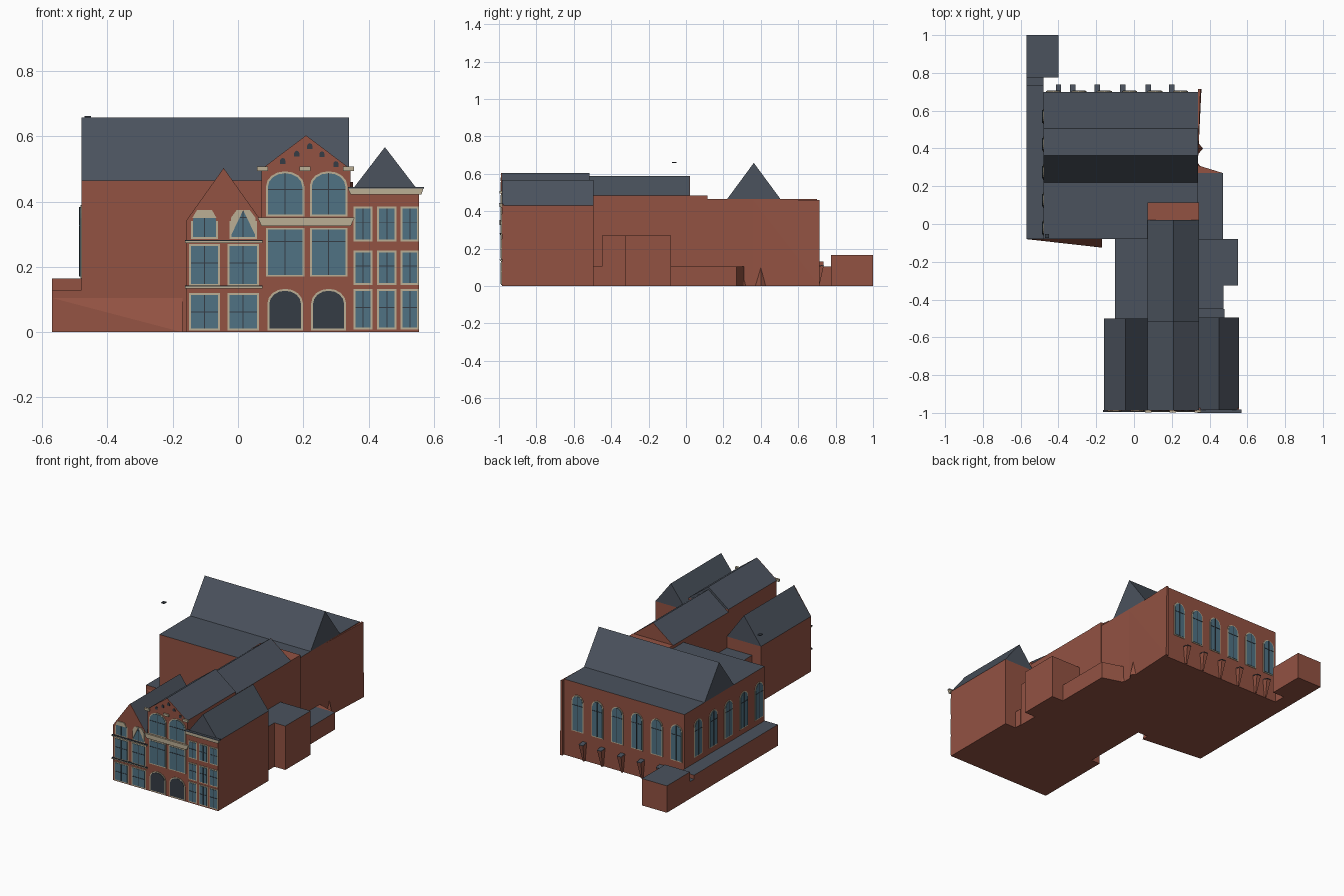
import bpy, bmesh, math
from mathutils import Matrix, Vector

if "Cube" in bpy.data.objects:
    bpy.data.objects.remove(bpy.data.objects["Cube"])

MATS = []
for name, col in [("brick", (0.29, 0.085, 0.055)), ("slate", (0.07, 0.085, 0.11)),
                  ("cream", (0.50, 0.43, 0.30)), ("glass", (0.08, 0.17, 0.23)),
                  ("dark", (0.035, 0.045, 0.06))]:
    m = bpy.data.materials.new(name)
    m.diffuse_color = (*col, 1)
    m.use_nodes = True
    m.node_tree.nodes["Principled BSDF"].inputs["Base Color"].default_value = m.diffuse_color
    MATS.append(m)
BRICK, SLATE, CREAM, GLASS, DARK = range(5)


def extrude(bm, pts, y0, y1, mat, M=Matrix()):
    """Extrude an (x, z) outline from y0 to y1."""
    a, b = [[bm.verts.new(M @ Vector((x, y, z))) for x, z in pts] for y in (y0, y1)]
    faces = [bm.faces.new(a), bm.faces.new(b[::-1])]
    for i in range(len(pts)):
        j = (i + 1) % len(pts)
        faces.append(bm.faces.new((a[i], b[i], b[j], a[j])))
    for f in faces:
        f.material_index = mat


def finish(bm, name, slate_top=False):
    bmesh.ops.recalc_face_normals(bm, faces=bm.faces)
    if slate_top:
        for f in bm.faces:
            if f.normal.z > 0.1:
                f.material_index = SLATE
    me = bpy.data.meshes.new(name)
    bm.to_mesh(me)
    bm.free()
    for m in MATS:
        me.materials.append(m)
    ob = bpy.data.objects.new(name, me)
    bpy.context.collection.objects.link(ob)


def rect(x0, x1, z0, z1):
    return [(x0, z0), (x1, z0), (x1, z1), (x0, z1)]


def solid(name, pts, y0, y1, mat=BRICK, top=False, M=Matrix()):
    bm = bmesh.new()
    extrude(bm, pts, y0, y1, mat, M)
    finish(bm, name, top)


def block(name, x0, x1, y0, y1, h):
    solid(name, rect(x0, x1, 0, h), y0, y1, top=True)


def house(name, x0, x1, y0, y1, eaves, ridge):
    block(name + "_walls", x0, x1, y0, y1, eaves)
    solid(name + "_roof", [(x0, eaves), (x1, eaves), ((x0 + x1) / 2, ridge)], y0, y1, SLATE)


def hull(name, pts, mat=BRICK):
    bm = bmesh.new()
    for p in pts:
        f = bm.verts.new(p)
    bmesh.ops.convex_hull(bm, input=bm.verts)
    for f in bm.faces:
        f.material_index = mat
    finish(bm, name)


def arched(x0, x1, z0, z1, rise, n=8):
    c, r = (x0 + x1) / 2, (x1 - x0) / 2
    if not rise:
        return rect(x0, x1, z0, z1)
    return [(x0, z0), (x1, z0)] + [
        (c + r * math.cos(math.pi * i / n), z1 - rise + rise * math.sin(math.pi * i / n))
        for i in range(n + 1)]


def window(name, x0, x1, z0, z1, rise=0, M=Matrix(), pane=GLASS, bar=0.72, n=8):
    """Frame, pane and glazing bars; faces local -y."""
    t = 0.006
    bm = bmesh.new()
    extrude(bm, arched(x0, x1, z0, z1, rise, n), 0.002, -0.003, CREAM, M)
    extrude(bm, arched(x0 + t, x1 - t, z0 + t, z1 - t, rise * 0.9, n), 0, -0.005, pane, M)
    if pane == GLASS:
        c, zb = (x0 + x1) / 2, z0 + (z1 - z0) * bar
        extrude(bm, rect(c - .0015, c + .0015, z0 + t, z1 - t), 0, -0.007, DARK, M)
        extrude(bm, rect(x0 + t, x1 - t, zb - .0015, zb + .0015), 0, -0.007, DARK, M)
    finish(bm, name)


# Rear hall with its ridge roof running along x
block("hall_walls", -0.48, 0.34, -0.08, 0.70, 0.465)
solid("hall_roof", [(-0.505, 0.465), (-0.22, 0.465), (-0.3625, 0.658)], -0.48, 0.34, SLATE,
      M=Matrix.Rotation(math.pi / 2, 4, 'Z') @ Matrix.Diagonal((-1, -1, 1, 1)))

# Three street houses and the long rear part of the middle one
FY = -0.985
house("left_house", -0.16, 0.072, FY, -0.50, 0.34, 0.50)
house("middle_house", 0.072, 0.345, FY, -0.515, 0.50, 0.603)
house("right_house", 0.345, 0.555, FY, -0.495, 0.43, 0.567)
block("link_walls", 0.072, 0.345, -0.515, 0.115, 0.483)
solid("link_roof", [(0.072, 0.483), (0.345, 0.483), (0.2085, 0.587)], -0.515, 0.02, SLATE)
solid("link_gable", [(0.072, 0.483), (0.345, 0.483), (0.2085, 0.587)], 0.02, 0.022)
solid("link_ledge", rect(0.072, 0.345, 0.483, 0.485), 0.02, 0.115)

# Low annexes
block("left_court_annex", -0.10, 0.072, -0.50, -0.08, 0.27)
block("right_court_annex", 0.345, 0.475, -0.45, -0.08, 0.27)
block("right_bay", 0.475, 0.55, -0.325, -0.08, 0.27)
block("right_low_front", 0.345, 0.48, -0.50, -0.45, 0.105)
block("right_low_rear", 0.34, 0.47, -0.08, 0.27, 0.105)
block("left_wing", -0.57, -0.48, -0.08, 0.735, 0.13)
block("left_wing_step", -0.57, -0.48, 0.735, 0.775, 0.105)
block("rear_shed", -0.57, -0.40, 0.775, 1.0, 0.165)

# Splayed wall bases
hull("front_splay", [(-.57, -.08, 0), (-.57, -.08, .105), (-.17, -.08, .105),
                     (-.17, -.125, 0), (-.17, -.08, 0)])
hull("court_splay", [(-.10, -.45, 0), (-.10, -.45, .27), (-.02, -.50, 0), (-.10, -.46, 0),
                     (-.02, -.45, .27)])
hull("side_splay", [(.34, .31, 0), (.34, .31, .105), (.47, .27, 0), (.34, .27, 0),
                    (.34, .27, .105), (.47, .27, .105)])
hull("side_wall_lean", [(.34, .36, .46), (.34, .715, .46), (.357, .715, 0), (.34, .36, 0),
                        (.352, .715, .46), (.34, .715, 0)])

# Buttresses: wide at the top, narrow at the foot
def buttress(name, M):
    hull(name, [M @ Vector(p) for p in
                [(-.014, 0, .11), (.014, 0, .11), (-.014, -.036, .105), (.014, -.036, .105),
                 (-.004, 0, 0), (.004, 0, 0), (-.004, -.012, 0), (.004, -.012, 0)]])
    hull(name + "_cap", [M @ Vector((x, y, z)) for x in (-.014, .014)
                         for y, z in ((0, .111), (-.038, .106), (0, .115), (-.038, .110))], SLATE)

for x in (-0.40, -0.325, -0.195, -0.06, 0.075, 0.20):
    buttress("rear_buttress", Matrix.Translation((x, 0.70, 0)) @ Matrix.Rotation(math.pi, 4, 'Z'))
for y in (0.29, 0.40):
    hull("side_buttress", [(.34, y - .03, 0), (.34, y + .03, 0), (.365, y, 0), (.34, y, .105)])

# Hall windows on the back and left sides
for i in range(6):
    M = Matrix.Translation((0.246 - 0.1345 * i, 0.70, 0)) @ Matrix.Rotation(math.pi, 4, 'Z')
    window("hall_back_window", -0.04, 0.04, 0.165, 0.39, 0.04, M)
for i in range(5):
    M = Matrix.Translation((-0.48, 0.57 - 0.148 * i, 0)) @ Matrix.Rotation(-math.pi / 2, 4, 'Z')
    window("hall_side_window", -0.04, 0.04, 0.165, 0.39, 0.04, M)

# Street facade: gables
F = Matrix.Translation((0, FY, 0))
solid("left_gable", [(-.16, .34), (.072, .34), (-.044, .503)], 0, -0.003, M=F)
solid("middle_gable", [(.072, .50), (.345, .50), (.2085, .603)], 0, -0.003, M=F)

# Middle house windows and doors
for x0, x1 in ((0.086, 0.203), (0.22, 0.335)):
    window("middle_upper_window", x0, x1, 0.355, 0.493, 0.045, F, bar=0.6)
    window("middle_first_window", x0, x1, 0.17, 0.32, 0, F)
    window("arched_door", x0 + .004, x1 - .004, 0.005, 0.133, 0.045, F, DARK)
solid("sign_band", [(.072, .325), (.345, .325), (.358, .352), (.06, .352)], 0, -0.011, CREAM, M=F)
for x in (0.075, 0.205, 0.338):
    solid("gable_stone", rect(x - .017, x + .017, .494, .508), 0, -0.012, CREAM, M=F)
for x, z in ((.137, .525), (.18, .547), (.22, .57), (.257, .545), (.30, .515)):
    solid("gable_slot", arched(x - .008, x + .008, z - .009, z + .009, .008, 4), 0, -0.006, DARK, M=F)

# Left house windows and string courses
for x0, x1 in ((-0.15, -0.055), (-0.032, 0.064)):
    window("left_ground_window", x0, x1, 0.005, 0.12, 0, F, bar=0.5)
    window("left_first_window", x0, x1, 0.142, 0.27, 0, F, bar=0.55)
    window("left_arched_window", x0 + .006, x1 - .006, 0.285, 0.378, 0.03, F, n=4)
solid("cream_head", [(-.14, .35), (-.066, .35), (-.08, .375), (-.125, .375)], 0, -0.0075, CREAM, M=F)
for s in (-1, 1):
    solid("cream_spandrel", [(.016 + s * .038, .295), (.016 + s * .038, .35),
                             (.016 + s * .02, .374), (.016, .374)], 0, -0.0075, CREAM, M=F)
for z in (0.137, 0.277):
    solid("string_course", rect(-.163, .075, z - .003, z + .003), 0, -0.010, CREAM, M=F)
    solid("string_course_cap", rect(-.163, .075, z + .003, z + .006), 0, -0.011, DARK, M=F)

# Right house windows, parapet and cornice
for x0, x1 in ((0.354, 0.412), (0.426, 0.486), (0.498, 0.555)):
    for z0, z1 in ((0.008, 0.132), (0.145, 0.25), (0.278, 0.385)):
        window("right_house_window", x0, x1, z0, z1, 0, F, bar=0.55)
solid("right_parapet", rect(.345, .555, .42, .438), 0.01, -0.003, M=F)
solid("cornice", [(.345, .422), (.562, .422), (.568, .44), (.337, .44)], 0.004, -0.013, CREAM, M=F)
solid("cornice_cap", rect(.337, .57, .44, .445), 0.004, -0.015, SLATE, M=F)

# Small vent cap above the hall corner
solid("vent_cap", rect(-.47, -.45, .658, .663), -0.075, -0.052, DARK)
